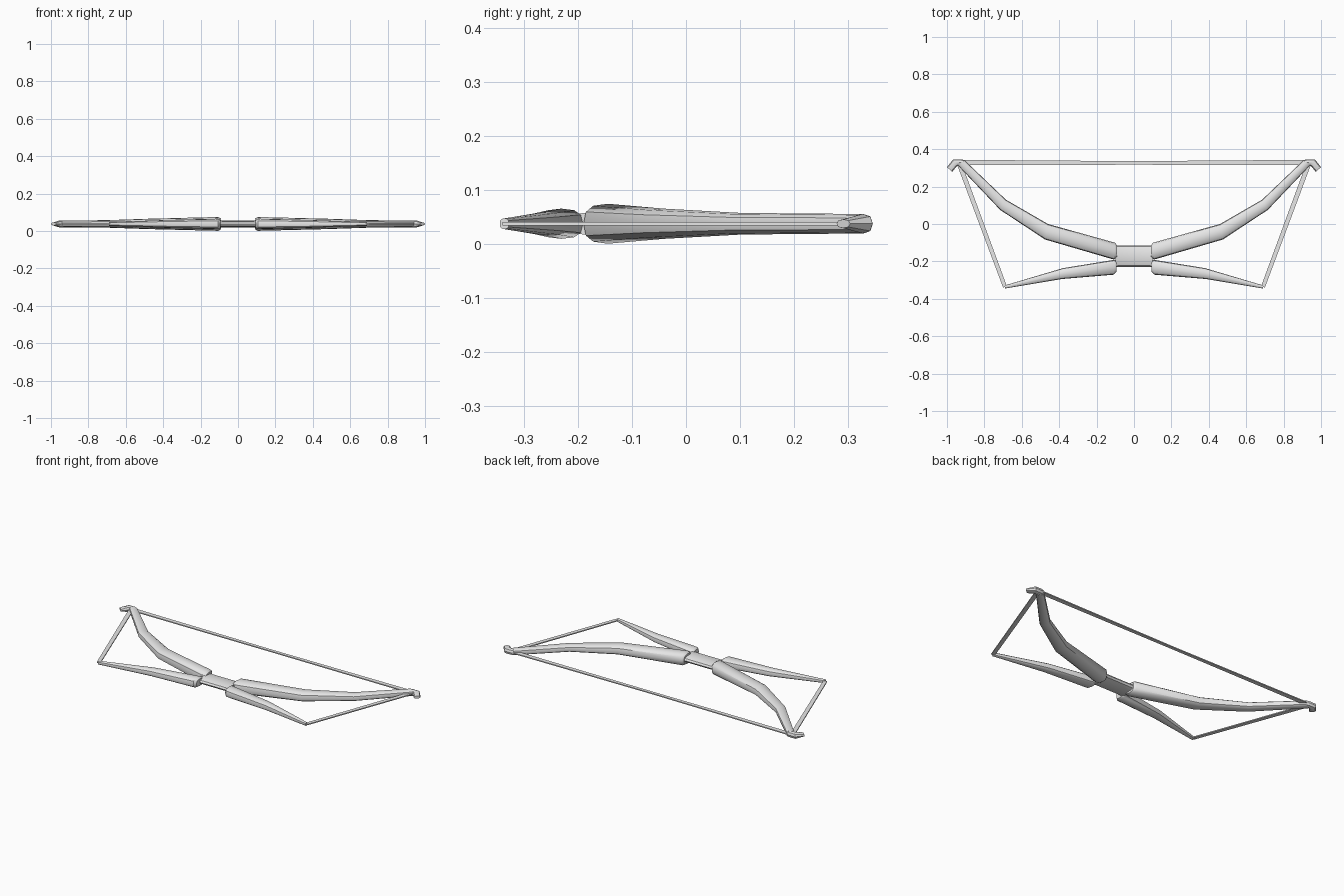
import bpy, bmesh, math
from mathutils import Vector

if "Cube" in bpy.data.objects:
    bpy.data.objects.remove(bpy.data.objects["Cube"])

MID = 0.038  # height of the bow's central plane

grey = bpy.data.materials.new("plain grey")
grey.diffuse_color = (0.8, 0.8, 0.8, 1)
grey.use_nodes = True
grey.node_tree.nodes["Principled BSDF"].inputs["Base Color"].default_value = grey.diffuse_color


def squash(v, power):
    return math.copysign(abs(v) ** power, v) if abs(v) > 1e-6 else 0.0


def loft(name, rings, sides=12, power=1.0, mirror=True, angle=35):
    """Skin rounded rings given as (ax, ay, bx, by, half height)."""
    bm = bmesh.new()
    loops = []
    for ax, ay, bx, by, h in rings:
        a, b = Vector((ax, ay, MID)), Vector((bx, by, MID))
        c, r = (a + b) / 2, (a - b) / 2
        start = math.pi / 4 if sides == 4 else 0
        grow = math.sqrt(2) if sides == 4 else 1
        loop = []
        for i in range(sides):
            t = start + 2 * math.pi * i / sides
            loop.append(bm.verts.new(c + r * squash(math.cos(t), power) * grow
                                     + Vector((0, 0, h * squash(math.sin(t), power) * grow))))
        loops.append(loop)
    for p, q in zip(loops, loops[1:]):
        for i in range(sides):
            j = (i + 1) % sides
            bm.faces.new((p[i], p[j], q[j], q[i]))
    bm.faces.new(loops[0])
    bm.faces.new(loops[-1])
    bmesh.ops.recalc_face_normals(bm, faces=bm.faces)
    mesh = bpy.data.meshes.new(name)
    bm.to_mesh(mesh)
    bm.free()
    mesh.materials.append(grey)
    ob = bpy.data.objects.new(name, mesh)
    bpy.context.collection.objects.link(ob)
    if mirror:
        ob.modifiers.new("mirror", 'MIRROR').use_mirror_merge = False
    bpy.ops.object.select_all(action='DESELECT')
    ob.select_set(True)
    bpy.context.view_layer.objects.active = ob
    bpy.ops.object.shade_smooth_by_angle(angle=math.radians(angle))
    return ob


# Main limbs, curving back to the hooked tips
loft("main_limb", [
    (0.092, -0.112, 0.090, -0.180, 0.029),
    (0.102, -0.100, 0.108, -0.190, 0.037),
    (0.460, 0.000, 0.475, -0.083, 0.028),
    (0.685, 0.130, 0.715, 0.075, 0.020),
    (0.905, 0.340, 0.942, 0.314, 0.018),
], power=0.75)
loft("hooked_tip", [
    (0.905, 0.340, 0.942, 0.314, 0.018),
    (0.922, 0.346, 0.944, 0.312, 0.018),
    (0.967, 0.346, 0.948, 0.308, 0.018),
    (1.000, 0.304, 0.972, 0.279, 0.008),
], sides=8, power=0.85, angle=30)

# Front limbs, tapering to a narrow end
loft("front_limb", [
    (0.092, -0.200, 0.095, -0.258, 0.021),
    (0.102, -0.191, 0.108, -0.271, 0.028),
    (0.380, -0.236, 0.385, -0.294, 0.021),
    (0.690, -0.328, 0.690, -0.345, 0.010),
], power=0.75)

# Waisted grip
loft("grip", [(x, -0.112 - w, x, -0.232 + w, 0.021 - w)
              for x, w in ((-0.1, 0), (-0.085, 0.003), (0.085, 0.003), (0.1, 0))],
     power=0.85, mirror=False)

# Strings: thin flat bands
loft("main_string", [
    (-0.92, 0.343, -0.92, 0.315, 0.003),
    (0.0, 0.336, 0.0, 0.317, 0.003),
    (0.92, 0.343, 0.92, 0.315, 0.003),
], sides=4, mirror=False)
loft("side_string", [
    (0.680, -0.332, 0.700, -0.340, 0.003),
    (0.922, 0.326, 0.946, 0.317, 0.003),
], sides=4)
